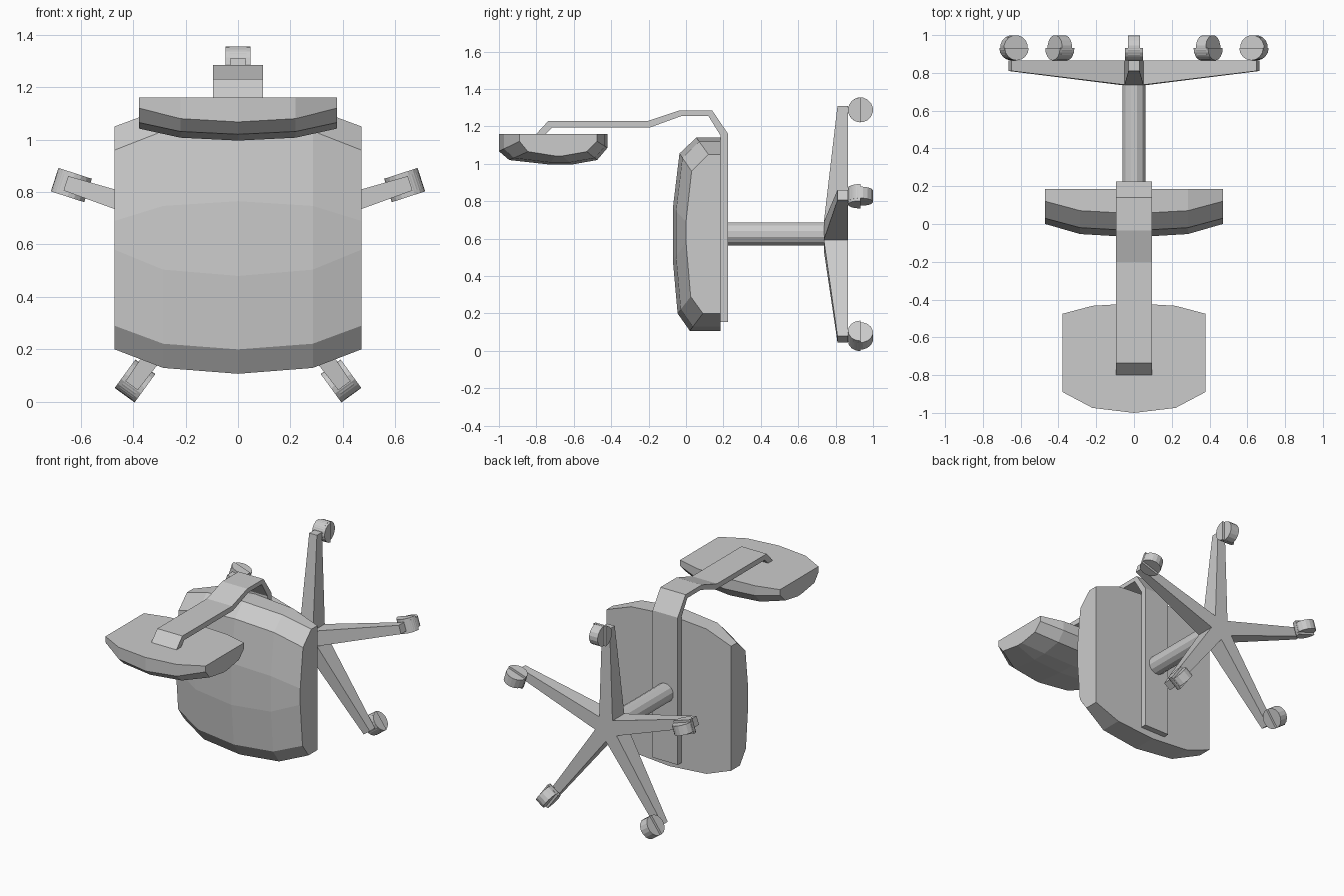
import bpy, bmesh, math
from mathutils import Matrix, Vector

if "Cube" in bpy.data.objects:
    bpy.data.objects.remove(bpy.data.objects["Cube"])


def finish(name, bm):
    bmesh.ops.recalc_face_normals(bm, faces=bm.faces)
    me = bpy.data.meshes.new(name)
    bm.to_mesh(me)
    bm.free()
    ob = bpy.data.objects.new(name, me)
    bpy.context.collection.objects.link(ob)
    return ob


def loft(name, rings):
    """Skin equal-length rings of points and cap both ends."""
    bm = bmesh.new()
    vs = [[bm.verts.new(p) for p in r] for r in rings]
    n = len(vs[0])
    for a, b in zip(vs, vs[1:]):
        for i in range(n):
            j = (i + 1) % n
            bm.faces.new((a[i], a[j], b[j], b[i]))
    bm.faces.new(vs[0])
    bm.faces.new(vs[-1])
    return finish(name, bm)


def cushion(name, mid, edge, x_in, x_out, t=0.24):
    """Padded slab: (y, z) profile in the middle shrinking towards the sides."""
    rings = []
    for x, f in ((-x_out, 1), (-x_in, t), (0, 0), (x_in, t), (x_out, 1)):
        rings.append([(x, a[0] + (b[0] - a[0]) * f, a[1] + (b[1] - a[1]) * f)
                      for a, b in zip(mid, edge)])
    return loft(name, rings)


# Seat pad, the chair lies on its back
cushion("seat",
        [(.185, 1.14), (.055, 1.14), (-.035, 1.055), (-.07, .765),
         (-.07, .48), (-.045, .20), (.02, .107), (.185, .107)],
        [(.185, 1.05), (.12, 1.05), (.03, .96), (0, .69),
         (0, .58), (.025, .29), (.09, .20), (.185, .20)],
        .285, .47)

# Backrest pad
cushion("backrest",
        [(-1, 1.16), (-1, 1.067), (-.945, 1.02), (-.73, .996),
         (-.61, .996), (-.475, 1.02), (-.42, 1.085), (-.42, 1.16)],
        [(-.89, 1.16), (-.89, 1.12), (-.845, 1.065), (-.70, 1.042),
         (-.66, 1.042), (-.53, 1.065), (-.475, 1.12), (-.475, 1.16)],
        .22, .378)

# Bent strip joining seat and backrest
strip = [(.225, .155), (.225, 1.16), (.14, 1.285), (-.035, 1.285), (-.2, 1.23),
         (-.735, 1.23), (-.80, 1.16), (-.75, 1.16), (-.715, 1.195),
         (-.19, 1.195), (-.025, 1.255), (.12, 1.255), (.185, 1.15), (.185, .155)]
loft("support_strip", [[(x, y, z) for y, z in strip] for x in (-.095, .095)])


def disc(cy, cz, r, n, start=0.0, sweep=2 * math.pi, closed=True):
    count = n if closed else n + 1
    return [(cy + r * math.cos(start + sweep * i / n),
             cz + r * math.sin(start + sweep * i / n)) for i in range(count)]


# Gas post
ZC = .62
post = disc(0, ZC + .005, .063, 12, math.pi / 12)
loft("post", [[(x, y, z) for x, z in post] for y in (.225, .745)])

# Star hub: pentagon whose edges carry the five legs
W = .10
HUB = W / 2 / math.sin(math.pi / 5)
APO = HUB * math.cos(math.pi / 5)
hub = disc(0, ZC, HUB, 5, math.radians(54))
hub = disc(0, ZC, HUB, 5, math.radians(90 + 36))
loft("hub", [[(x, y, z) for x, z in hub] for y in (.737, .865)])

# Legs and casters, built pointing up then turned about the hub
wheel = disc(.933, .668, .067, 16, math.pi / 16)
hood = disc(.933, .668, .067, 8, math.pi / 2, math.pi, False)
for k in range(5):
    rot = Matrix.Translation((0, 0, ZC)) @ Matrix.Rotation(k * math.tau / 5, 4, 'Y')

    def turned(ring):
        return [rot @ Vector(p) for p in ring]

    h, t = W / 2, .029
    loft(f"leg_{k}", [
        turned([(-h, .737, APO), (h, .737, APO), (h, .865, APO), (-h, .865, APO)]),
        turned([(-t, .81, .69), (t, .81, .69), (t, .865, .69), (-t, .865, .69)])])
    loft(f"caster_wheel_{k}", [turned([(x, y, z) for y, z in wheel]) for x in (-.032, .032)])
    loft(f"caster_hood_{k}", [turned([(x, y, z) for y, z in hood]) for x in (-.047, .047)])
